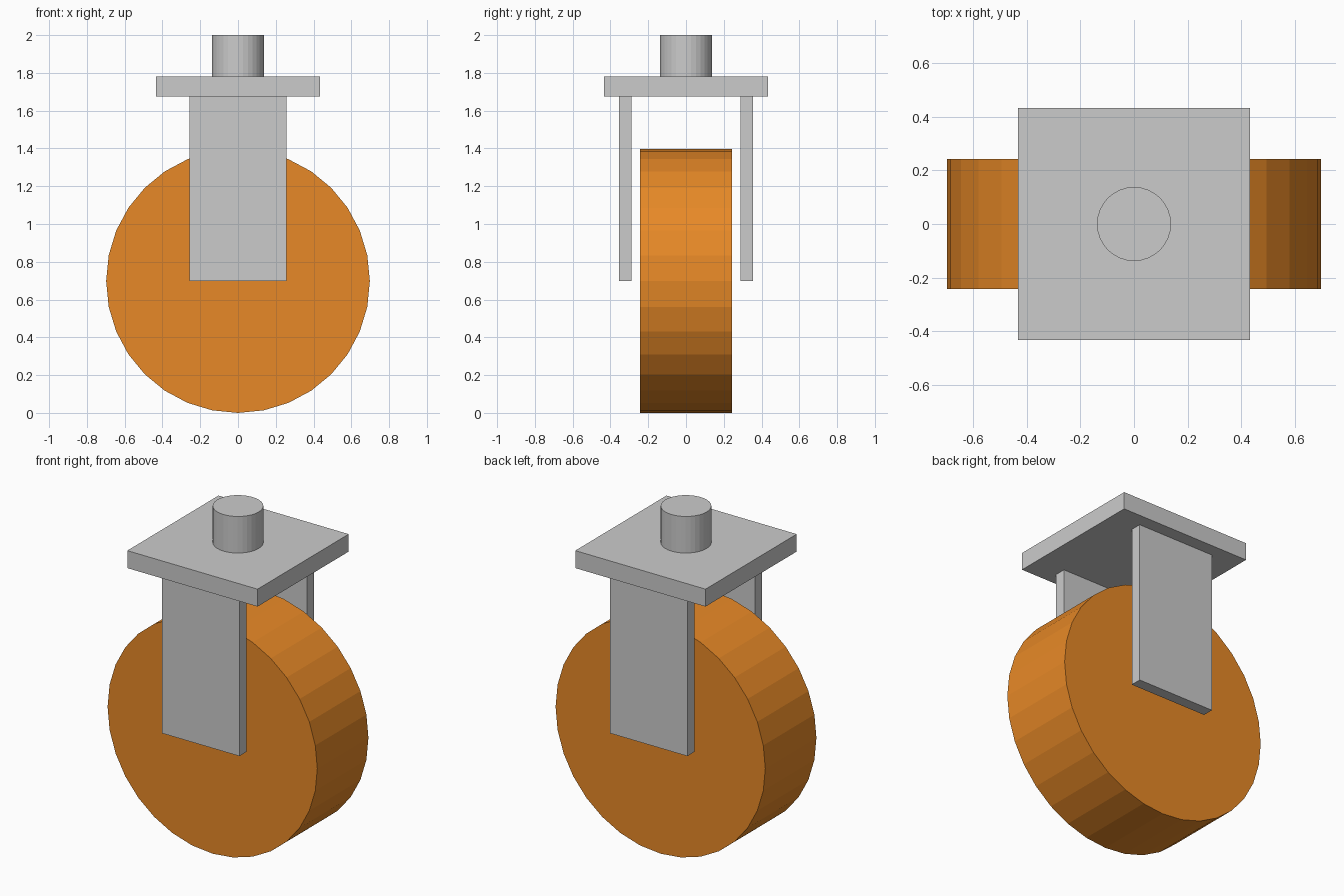
import bpy
from math import pi

if "Cube" in bpy.data.objects:
    bpy.data.objects.remove(bpy.data.objects["Cube"])


def box(name, size, center):
    bpy.ops.mesh.primitive_cube_add(size=1, location=center)
    ob = bpy.context.object
    ob.name = name
    ob.scale = size
    bpy.ops.object.transform_apply(location=False, rotation=False, scale=True)
    return ob


def cylinder(name, radius, depth, center, rotation=(0, 0, 0)):
    bpy.ops.mesh.primitive_cylinder_add(vertices=32, radius=radius, depth=depth,
                                        location=center, rotation=rotation)
    ob = bpy.context.object
    ob.name = name
    return ob


# Orange wheel, turning about the y axis
wheel = cylinder("wheel", 0.698, 0.486, (0, 0, 0.698), (pi / 2, 0, 0))
orange = bpy.data.materials.new("orange")
orange.diffuse_color = (0.8, 0.25, 0.02, 1)
orange.use_nodes = True
orange.node_tree.nodes["Principled BSDF"].inputs["Base Color"].default_value = orange.diffuse_color
wheel.data.materials.append(orange)

# Fork plates on both sides of the wheel
for side, y in (("front", -0.321), ("back", 0.321)):
    box(side + "_fork_plate", (0.514, 0.067, 0.977), (0, y, 1.1865))

# Mounting plate and swivel stem
box("mounting_plate", (0.867, 0.867, 0.105), (0, 0, 1.7275))
cylinder("swivel_stem", 0.138, 0.22, (0, 0, 1.89))
